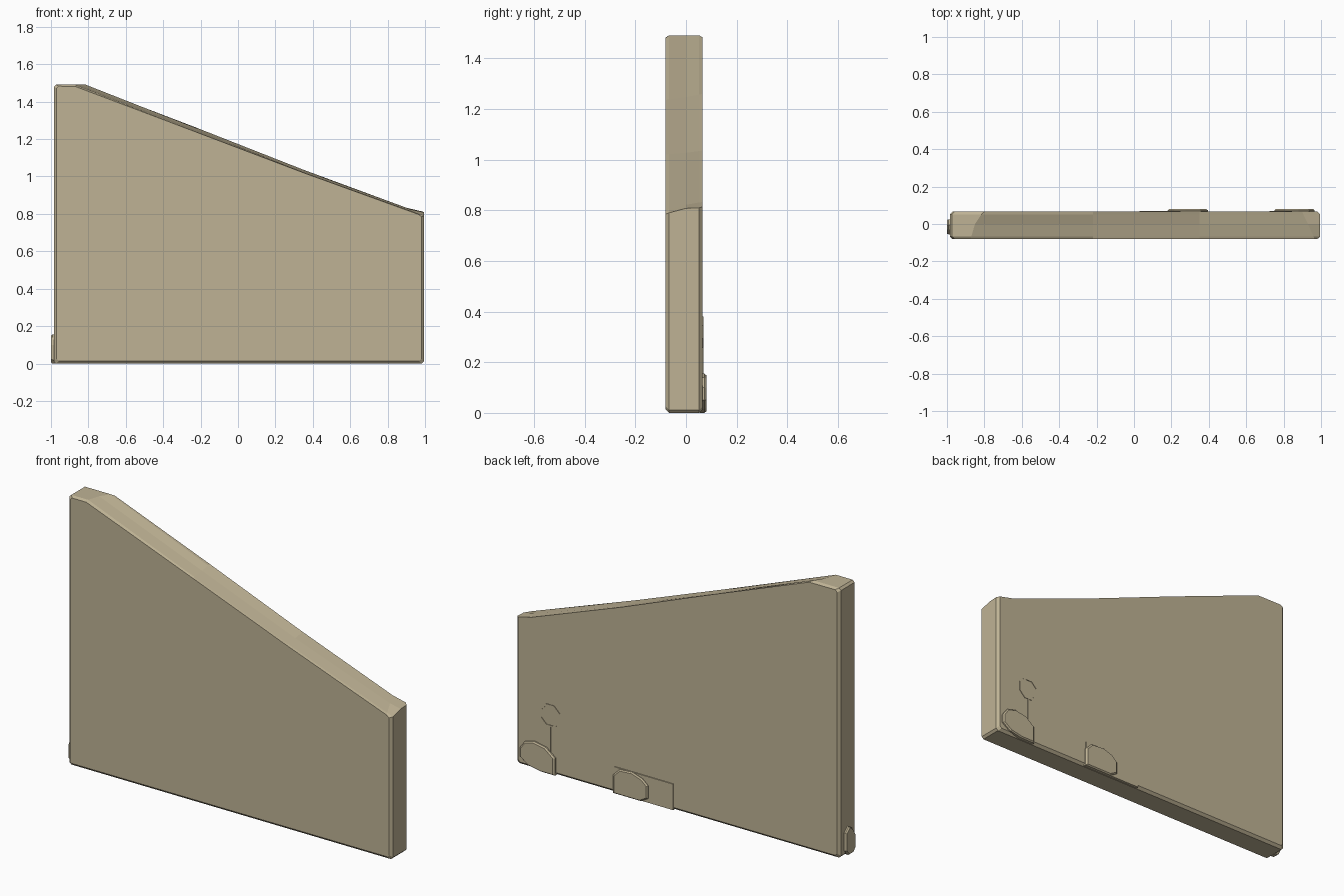
import bpy, bmesh, math
from mathutils import Vector

if "Cube" in bpy.data.objects:
    bpy.data.objects.remove(bpy.data.objects["Cube"])

plaster = bpy.data.materials.new("plaster")
plaster.diffuse_color = (0.52, 0.45, 0.30, 1)
plaster.use_nodes = True
plaster.node_tree.nodes["Principled BSDF"].inputs["Base Color"].default_value = plaster.diffuse_color
BACK = 0.066


def loft(name, rings):
    """Skin a stack of equal-length point rings and cap both ends."""
    bm = bmesh.new()
    loops = [[bm.verts.new(p) for p in r] for r in rings]
    n = len(loops[0])
    for a, b in zip(loops, loops[1:]):
        for i in range(n):
            j = (i + 1) % n
            bm.faces.new((a[i], a[j], b[j], b[i]))
    bm.faces.new(loops[0])
    bm.faces.new(loops[-1])
    bmesh.ops.recalc_face_normals(bm, faces=bm.faces)
    me = bpy.data.meshes.new(name)
    bm.to_mesh(me)
    bm.free()
    me.materials.append(plaster)
    ob = bpy.data.objects.new(name, me)
    bpy.context.collection.objects.link(ob)
    return ob


def wall_ring(y, inset, slope):
    """Wall outline at depth y: chamfered base, sloping top edge, flat peak."""
    l, r, b, c = -0.985 + inset, 0.995 - inset, inset, 0.012
    pts = [(l, b + c), (l + c, b), (r - c, b), (r, b + c)] + slope
    pts += [(l + c, 1.491 - inset * 0.6), (l, 1.48 - inset * 0.6)]
    return [(x, y, z) for x, z in pts]


# sloped wall panel with chamfered edges
front = [(0.981, 0.785), (0.965, 0.797), (0.35, 1.02), (-0.22, 1.236), (-0.872, 1.482)]
mid_f = [(0.995, 0.79), (0.96, 0.803), (0.35, 1.022), (-0.22, 1.238), (-0.87, 1.491)]
mid_c = [(0.995, 0.808), (0.93, 0.822), (0.35, 1.027), (-0.22, 1.247), (-0.85, 1.491)]
mid_b = [(0.995, 0.81), (0.905, 0.831), (0.35, 1.034), (-0.22, 1.257), (-0.815, 1.491)]
back = [(0.981, 0.814), (0.90, 0.833), (0.35, 1.036), (-0.22, 1.26), (-0.80, 1.482)]
loft("wall_panel", [
    wall_ring(-0.08, 0.014, front),
    wall_ring(-0.067, 0.0, mid_f),
    wall_ring(0.0, 0.0, mid_c),
    wall_ring(0.052, 0.0, mid_b),
    wall_ring(BACK, 0.014, back)])


def stone(name, outline, place, depth, scale=0.92):
    """Flat faceted stone; place(u, v, d) maps its outline onto a wall face."""
    cu = sum(p[0] for p in outline) / len(outline)
    cv = sum(p[1] for p in outline) / len(outline)
    top = [(cu + (u - cu) * scale, cv + (v - cv) * scale) for u, v in outline]
    loft(name, [[place(u, v, -0.01) for u, v in outline],
                [place(u, v, depth * 0.5) for u, v in outline],
                [place(u, v, depth) for u, v in top]])


def on_back(x0):
    return lambda u, v, d: (x0 - u, BACK + d, v)


# exposed stones along the foot of the wall
corner = [(0, 0.05), (0, 0.10), (0.03, 0.14), (0.085, 0.155), (0.16, 0.14),
          (0.215, 0.096), (0.215, 0.0), (0.13, 0.0), (0.05, 0.015)]
middle = [(0, 0.0), (0, 0.10), (0.04, 0.14), (0.12, 0.145), (0.18, 0.125),
          (0.215, 0.095), (0.215, 0.025), (0.17, 0.0)]
stone("corner_stone", corner, on_back(0.965), 0.014)
stone("middle_stone", middle, on_back(0.395), 0.014)
side = [(0, 0.02), (0, 0.10), (0.025, 0.14), (0.05, 0.155), (0.08, 0.13),
        (0.08, 0.03), (0.055, 0.0), (0.02, 0.0)]
stone("side_stone", side, lambda u, v, d: (-0.985 - d, -0.055 + u, v), 0.015)

# thin slab behind the middle stone
stone("thin_slab", [(0, 0.0), (0, 0.145), (0.36, 0.145), (0.36, 0.0)],
      on_back(0.39), 0.004, 0.99)

# octagonal ring and its stem
cx, cz = 0.785, 0.32
bm = bmesh.new()
rows = []
for rad, y in ((0.066, BACK - 0.004), (0.066, BACK + 0.003),
               (0.056, BACK + 0.003), (0.056, BACK - 0.004)):
    rows.append([bm.verts.new((cx + rad * math.cos(math.pi * k / 4 + math.pi / 8),
                               y, cz + rad * math.sin(math.pi * k / 4 + math.pi / 8)))
                 for k in range(8)])
for a, b in zip(rows, rows[1:] + rows[:1]):
    for i in range(8):
        j = (i + 1) % 8
        bm.faces.new((a[i], a[j], b[j], b[i]))
bmesh.ops.recalc_face_normals(bm, faces=bm.faces)
me = bpy.data.meshes.new("crack_ring")
bm.to_mesh(me)
bm.free()
me.materials.append(plaster)
bpy.context.collection.objects.link(bpy.data.objects.new("crack_ring", me))

stone("ring_stem", [(0, 0.11), (0, 0.261), (0.008, 0.261), (0.008, 0.11)],
      on_back(cx + 0.004), 0.003, 1.0)
